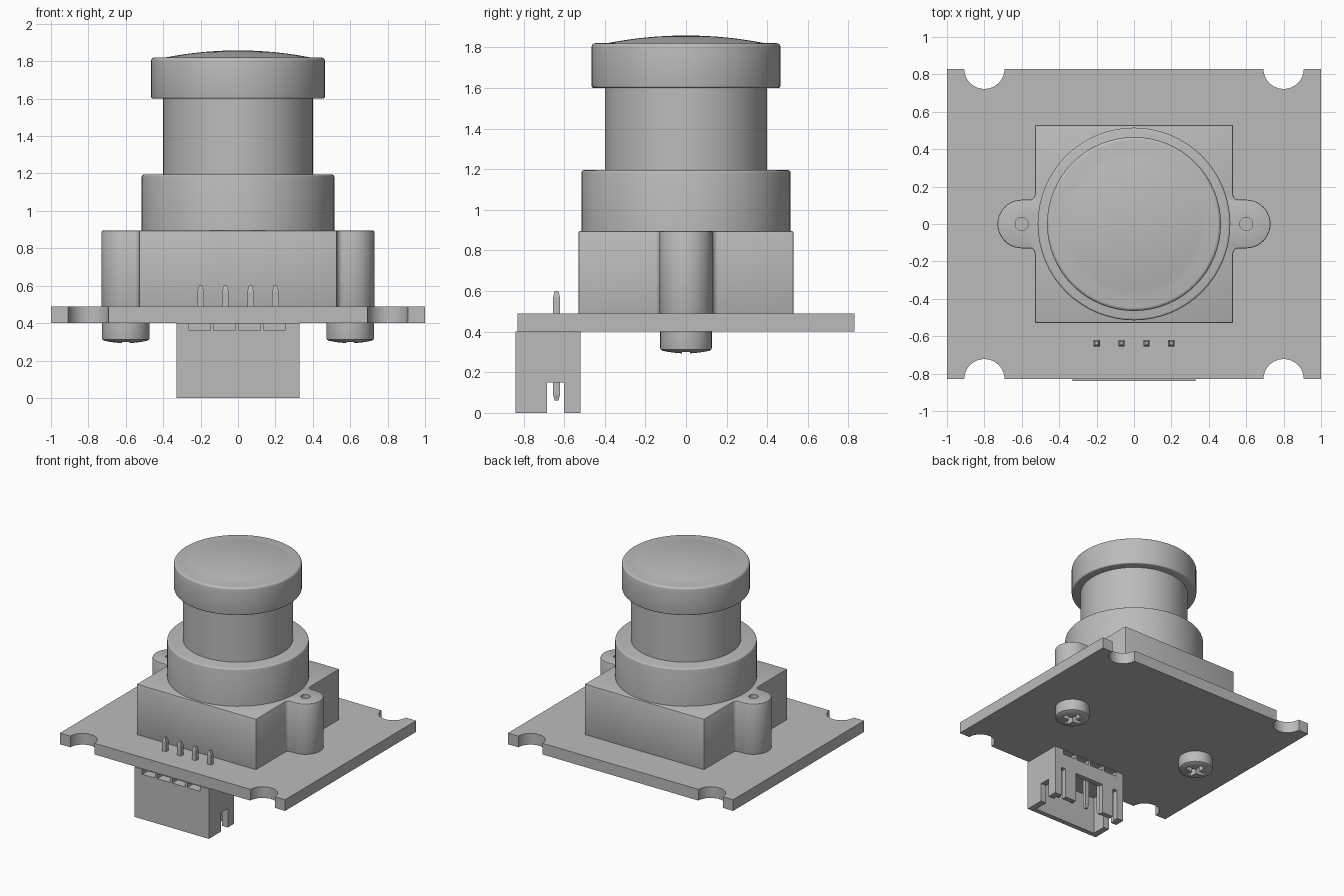
import bpy
import bmesh
from math import sin, cos, radians, pi

cube = bpy.data.objects.get("Cube")
if cube:
    bpy.data.objects.remove(cube)

grey = bpy.data.materials.new("plain_grey")
grey.use_nodes = True
grey.diffuse_color = (0.5, 0.5, 0.5, 1)
grey.node_tree.nodes["Principled BSDF"].inputs["Base Color"].default_value = (0.5, 0.5, 0.5, 1)


def finish(bm, name):
    bmesh.ops.recalc_face_normals(bm, faces=bm.faces)
    mesh = bpy.data.meshes.new(name)
    bm.to_mesh(mesh)
    bm.free()
    mesh.materials.append(grey)
    obj = bpy.data.objects.new(name, mesh)
    bpy.context.collection.objects.link(obj)
    return obj


def activate(obj):
    bpy.ops.object.select_all(action="DESELECT")
    obj.select_set(True)
    bpy.context.view_layer.objects.active = obj


def smooth(obj):
    activate(obj)
    bpy.ops.object.shade_smooth_by_angle(angle=radians(35))
    return obj


def arc(cx, cy, r, start, end, n=16):
    angles = [radians(start + (end - start) * i / n) for i in range(n + 1)]
    return [(cx + r * cos(a), cy + r * sin(a)) for a in angles]


def prism(name, outline, z0, z1):
    bm = bmesh.new()
    face = bm.faces.new([bm.verts.new((x, y, z0)) for x, y in outline])
    top = bmesh.ops.extrude_face_region(bm, geom=[face])["geom"]
    verts = [v for v in top if isinstance(v, bmesh.types.BMVert)]
    bmesh.ops.translate(bm, verts=verts, vec=(0, 0, z1 - z0))
    return finish(bm, name)


def box(name, x0, x1, y0, y1, z0, z1):
    return prism(name, [(x0, y0), (x1, y0), (x1, y1), (x0, y1)], z0, z1)


def lathe(name, profile, x=0, steps=64):
    bm = bmesh.new()
    verts = [bm.verts.new((r, 0, z)) for r, z in profile]
    edges = [bm.edges.new(pair) for pair in zip(verts, verts[1:])]
    bmesh.ops.spin(bm, geom=verts + edges, cent=(0, 0, 0), axis=(0, 0, 1),
                   angle=2 * pi, steps=steps)
    bmesh.ops.remove_doubles(bm, verts=bm.verts, dist=0.0005)
    bmesh.ops.translate(bm, verts=bm.verts, vec=(x, 0, 0))
    return finish(bm, name)


def cut(obj, cutters):
    for cutter in cutters:
        cutter.hide_render = True
        mod = obj.modifiers.new("cut", "BOOLEAN")
        mod.operation = "DIFFERENCE"
        mod.solver = "EXACT"
        mod.object = cutter
        activate(obj)
        bpy.ops.object.modifier_apply(modifier=mod.name)
        bpy.data.objects.remove(cutter)


def bevel(obj, width):
    mod = obj.modifiers.new("bevel", "BEVEL")
    mod.width = width
    mod.segments = 2
    mod.limit_method = "ANGLE"
    mod.angle_limit = radians(60)
    activate(obj)
    bpy.ops.object.modifier_apply(modifier=mod.name)


# Circuit board with a round notch near each corner
half = [(-1, -0.83)] + arc(-0.8, -0.83, 0.108, 180, 0) + arc(0.8, -0.83, 0.108, 180, 0) + [(1, -0.83)]
smooth(prism("circuit_board", half + [(-x, -y) for x, y in half], 0.4, 0.49))

# Lens housing with two screw ears
half = ([(0.53, -0.53)] + arc(0.56, -0.16, 0.03, 180, 90, 5) + arc(0.6, 0, 0.13, -90, 90, 24)
        + arc(0.56, 0.16, 0.03, -90, -180, 5) + [(0.53, 0.53)])
housing = prism("lens_housing", half + [(-x, -y) for x, y in half], 0.47, 0.895)
bevel(housing, 0.008)
cut(housing, [prism("hole_cutter", arc(s * 0.6, 0, 0.035, 0, 345, 23), 0.7, 1) for s in (-1, 1)])
smooth(housing)

# Stepped lens barrel
smooth(lathe("barrel_base", [(0, 0.88), (0.515, 0.88)] + arc(0.503, 1.183, 0.012, 0, 90, 3) + [(0, 1.195)]))
smooth(lathe("barrel", [(0, 1.18), (0.4, 1.18), (0.4, 1.61), (0, 1.61)]))

# Lens cap with a shallow domed front element
rise, reach = 0.038, 0.39
radius = (reach ** 2 + rise ** 2) / (2 * rise)
dome = [(reach * i / 10, 1.858 - radius + (radius ** 2 - (reach * i / 10) ** 2) ** 0.5)
        for i in range(10, -1, -1)]
cap = [(0, 1.6)] + arc(0.455, 1.61, 0.01, -90, 0, 3) + arc(0.447, 1.802, 0.018, 0, 90, 4)
smooth(lathe("lens_cap", cap + dome))

# Cross-head screws under the board
for side, s in (("left", 1), ("right", -1)):
    x = s * 0.6
    head = [(0, 0.292), (0.04, 0.294), (0.08, 0.299), (0.115, 0.306), (0.125, 0.312), (0.127, 0.32), (0.127, 0.41), (0, 0.41)]
    screw = lathe(side + "_screw", head, x, 48)
    arms = [(0.08, 0.019), (0.019, 0.08)]
    cut(screw, [box("cross_cutter", x - a, x + a, -b, b, 0.2, 0.35) for a, b in arms])
    smooth(screw)

# Connector shell, open at the bottom, with slotted back and end walls
pin_x = [-0.2, -0.067, 0.067, 0.2]
shell = box("connector_shell", -0.33, 0.33, -0.84, -0.52, 0, 0.4)
cutters = [box("cavity_cutter", -0.28, 0.28, -0.8, -0.56, -0.1, 0.3),
           box("end_notch_cutter", -0.5, 0.5, -0.685, -0.6, -0.1, 0.15),
           box("back_window_cutter", -0.13, 0.13, -0.6, -0.4, -0.1, 0.24)]
cutters += [box("back_slot_cutter", s * 0.25 - 0.02, s * 0.25 + 0.02, -0.6, -0.4, -0.1, 0.24) for s in (-1, 1)]
for x in pin_x:
    for y0, y1 in ((-0.9, -0.76), (-0.6, -0.4)):
        cutters.append(box("pocket_cutter", x - 0.062, x + 0.052, y0, y1, 0.36, 0.398))
cut(shell, cutters)

# Square contact pins with tapered tips
for i, x in enumerate(pin_x):
    bm = bmesh.new()
    rings = []
    for z, w in ((0.06, 0.009), (0.09, 0.017), (0.57, 0.017), (0.6, 0.009)):
        rings.append([bm.verts.new((x + a * w, -0.637 + b * w, z))
                      for a, b in ((-1, -1), (1, -1), (1, 1), (-1, 1))])
    for low, high in zip(rings, rings[1:]):
        for k in range(4):
            n = (k + 1) % 4
            bm.faces.new((low[k], low[n], high[n], high[k]))
    bm.faces.new(rings[0])
    bm.faces.new(rings[-1])
    finish(bm, f"contact_pin_{i + 1}")
